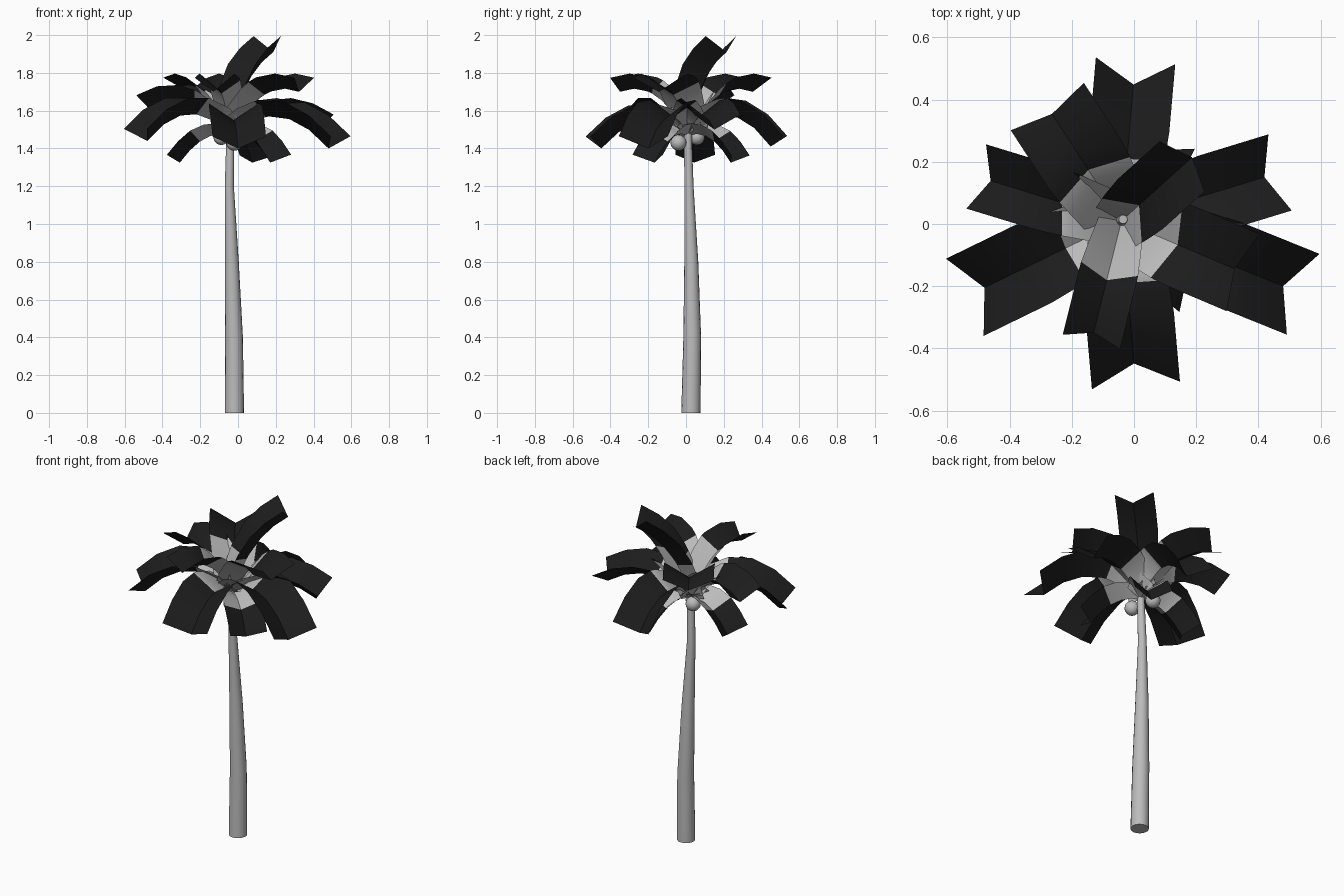
import bpy
import bmesh
from math import sin, cos, radians
from mathutils import Vector

cube = bpy.data.objects.get("Cube")
if cube:
    bpy.data.objects.remove(cube)


def make_material(name, value):
    mat = bpy.data.materials.new(name)
    mat.use_nodes = True
    color = (value, value, value, 1)
    mat.diffuse_color = color
    mat.node_tree.nodes["Principled BSDF"].inputs["Base Color"].default_value = color
    return mat


GREY = make_material("light grey", 0.5)
BLACK = make_material("leaf black", 0.012)
CROWN = Vector((-0.04, 0.01, 1.47))


def add_object(name, bm, materials):
    mesh = bpy.data.meshes.new(name)
    bm.to_mesh(mesh)
    bm.free()
    for mat in materials:
        mesh.materials.append(mat)
    obj = bpy.data.objects.new(name, mesh)
    bpy.context.collection.objects.link(obj)
    bpy.ops.object.select_all(action="DESELECT")
    obj.select_set(True)
    bpy.context.view_layer.objects.active = obj
    bpy.ops.object.shade_smooth_by_angle(angle=radians(40))


# Trunk: tapered rings along a leaning path (x, y, z, radius)
def make_trunk():
    path = [(-0.019, 0.026, 0, 0.051), (-0.021, 0.033, 0.4, 0.047),
            (-0.033, 0.028, 0.8, 0.037), (-0.046, 0.016, 1.2, 0.024),
            (-0.041, 0.01, 1.45, 0.021), (-0.035, 0.015, 1.56, 0.014)]
    bm = bmesh.new()
    sides = 16
    rings = []
    for x, y, z, r in path:
        angles = [radians(360 * i / sides) for i in range(sides)]
        rings.append([bm.verts.new((x + r * cos(a), y + r * sin(a), z)) for a in angles])
    for low, high in zip(rings, rings[1:]):
        for i in range(sides):
            j = (i + 1) % sides
            bm.faces.new((low[i], low[j], high[j], high[i]))
    bm.faces.new(rings[0][::-1])
    bm.faces.new(rings[-1])
    add_object("trunk", bm, [GREY])


# Frond: a gutter-shaped strip swept along an arch, pale up to the fraction cut
def make_frond(name, azimuth, ctrl, tip, width, depth, cut):
    a = radians(azimuth)
    out, side, up = Vector((cos(a), sin(a), 0)), Vector((-sin(a), cos(a), 0)), Vector((0, 0, 1))
    p0 = CROWN
    p1, p2 = [Vector((CROWN.x, CROWN.y, 0)) + out * r + up * z for r, z in (ctrl, tip)]
    steps = [i / 5 for i in range(6)]
    steps = sorted([s for s in steps if abs(s - cut) > 0.03] + [cut])
    bm = bmesh.new()
    rows = []
    for t in steps:
        tangent = ((p1 - p0) * (1 - t) + (p2 - p1) * t).normalized()
        normal = tangent.cross(side)
        if normal.z < 0:
            normal = -normal
        grow = 0.7 + 0.3 * min(1, t * 1.8)
        mid = p0 * (1 - t) ** 2 + p1 * 2 * t * (1 - t) + p2 * t * t
        rim = mid + normal * depth * grow
        rows.append([bm.verts.new(v) for v in
                     (rim + side * width * grow, mid, rim - side * width * grow)])
    for i, (near, far) in enumerate(zip(rows, rows[1:])):
        for k in (0, 1):
            face = bm.faces.new((near[k], near[k + 1], far[k + 1], far[k]))
            face.material_index = 0 if steps[i] < cut else 1
    add_object(name, bm, [GREY, BLACK])


make_trunk()

# Middle ring of long fronds: azimuth, reach, tip height, arch height, half width
for n, (az, reach, z, arch, width) in enumerate([
        (85, 0.44, 1.41, 1.71, 0.128), (163, 0.44, 1.60, 1.73, 0.108),
        (206, 0.49, 1.44, 1.71, 0.138), (275, 0.46, 1.40, 1.66, 0.142),
        (338, 0.56, 1.40, 1.70, 0.14), (17, 0.48, 1.50, 1.66, 0.128)]):
    make_frond(f"middle_frond_{n + 1}", az, (reach / 2, arch), (reach, z), width, 0.095,
               0.2 / reach)

# High fronds with level tips: azimuth, reach, half width
for n, (az, reach, width) in enumerate([(123, 0.41, 0.14), (256, 0.37, 0.095),
                                        (337, 0.395, 0.135)]):
    make_frond(f"high_frond_{n + 1}", az, (reach * 0.48, 1.78), (reach, 1.70), width, 0.08,
               0.2 / reach)

# Low drooping fronds: azimuth, reach
for n, (az, reach) in enumerate([(173, 0.27), (63, 0.255), (320, 0.275)]):
    make_frond(f"low_frond_{n + 1}", az, (0.135, 1.51), (reach, 1.325), 0.105, 0.07, 0.6)

# Upright frond at the top
make_frond("top_frond", 42, (0.09, 1.80), (0.305, 1.91), 0.108, 0.095, 0.34)

# Coconuts under the crown
for n, spot in enumerate([(-0.02, -0.04, 1.43), (-0.088, 0.057, 1.46)]):
    bm = bmesh.new()
    bmesh.ops.create_uvsphere(bm, u_segments=16, v_segments=10, radius=0.042)
    bmesh.ops.translate(bm, verts=bm.verts, vec=spot)
    add_object(f"coconut_{n + 1}", bm, [GREY])
